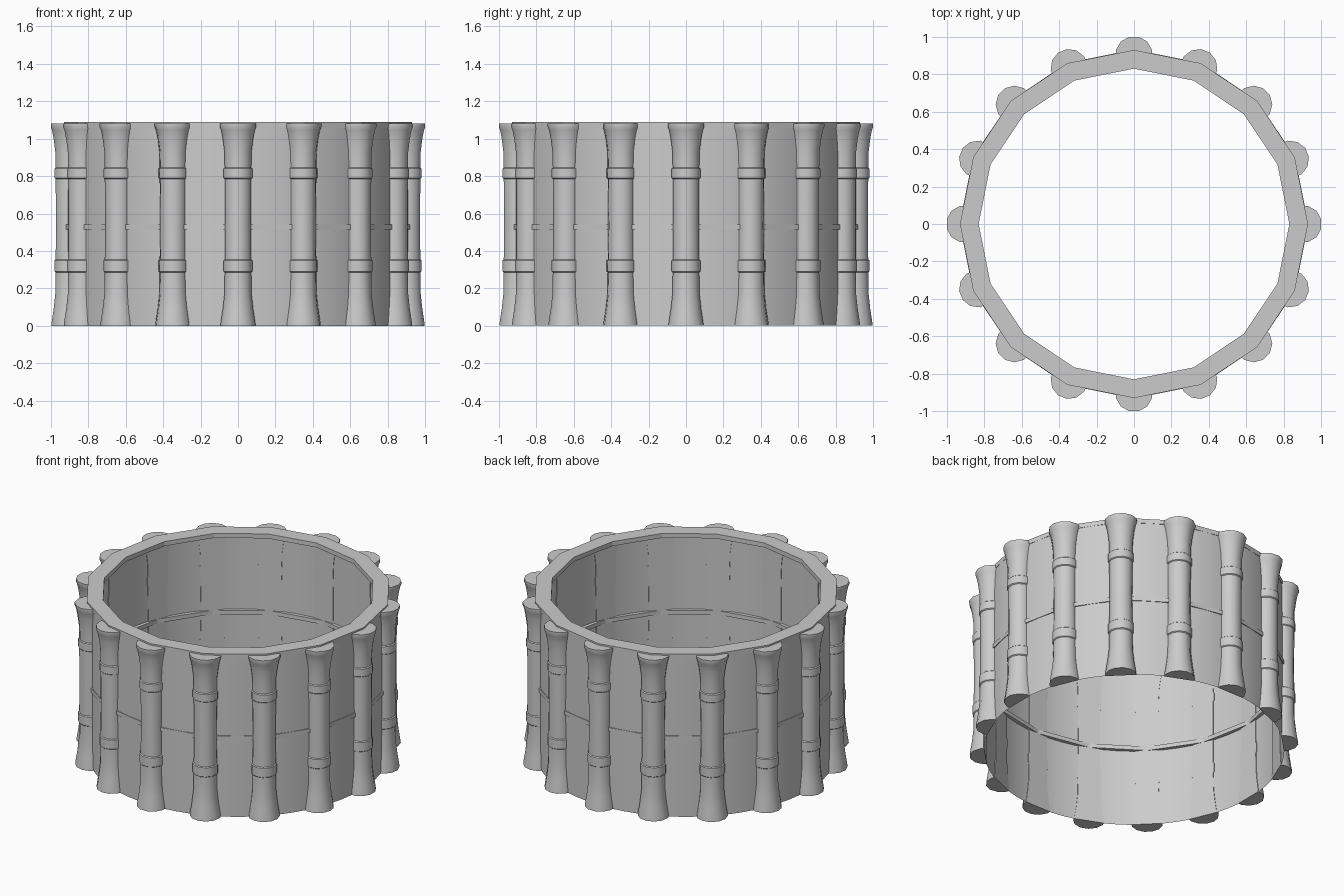
import bpy, bmesh
from math import sin, cos, pi, radians

if "Cube" in bpy.data.objects:
    bpy.data.objects.remove(bpy.data.objects["Cube"])

N = 16        # columns and sides of the rim / band
WALL_R = 0.912


def finish(name, bm, smooth=None):
    bmesh.ops.recalc_face_normals(bm, faces=bm.faces)
    me = bpy.data.meshes.new(name)
    bm.to_mesh(me)
    bm.free()
    ob = bpy.data.objects.new(name, me)
    bpy.context.collection.objects.link(ob)
    if smooth:
        bpy.ops.object.select_all(action='DESELECT')
        ob.select_set(True)
        bpy.context.view_layer.objects.active = ob
        bpy.ops.object.shade_smooth_by_angle(angle=radians(smooth))
    return ob


def loft_loop(name, profile, sides, closed, smooth=None):
    """Revolve a (radius, z) profile about the z axis."""
    bm = bmesh.new()
    rows = [[bm.verts.new((r * cos(2 * pi * i / sides), r * sin(2 * pi * i / sides), z))
             for i in range(sides)] for r, z in profile]
    if closed:
        rows.append(rows[0])
    for a, b in zip(rows, rows[1:]):
        for i in range(sides):
            j = (i + 1) % sides
            bm.faces.new((a[i], a[j], b[j], b[i]))
    return finish(name, bm, smooth)


# thin round wall, open above and below
loft_loop("wall", [(WALL_R, 0), (WALL_R, 1.06)], 64, False, 40)

# flat sixteen-sided rim on top
loft_loop("top_rim", [(0.83, 1.06), (0.93, 1.06), (0.93, 1.09), (0.83, 1.09)], N, True)

# narrow band around the middle, showing inside and outside
loft_loop("middle_band", [(0.905, 0.515), (0.932, 0.515), (0.932, 0.542), (0.905, 0.542)], N, True)

# half-round column with flared ends and two raised nodes: (radius, z)
profile = [(0.097, 0), (0.095, 0.02), (0.084, 0.09), (0.075, 0.17), (0.073, 0.285),
           (0.079, 0.290), (0.079, 0.350), (0.073, 0.355), (0.071, 0.53), (0.073, 0.785),
           (0.079, 0.790), (0.079, 0.840), (0.073, 0.845), (0.075, 0.93), (0.084, 1.00),
           (0.093, 1.045), (0.100, 1.062), (0.100, 1.08)]
angles = [radians(a) for a in (-90, -75, -45, -15, 15, 45, 75, 90)]


def column(index):
    t = 2 * pi * index / N
    bm = bmesh.new()
    rows = []
    for r, z in profile:
        row = []
        for a in angles:
            k = cos(radians(15)) if abs(a) > 1.5 else 1
            x, y = 0.904 + r * k * cos(a), r * k * sin(a)
            row.append(bm.verts.new((x * cos(t) - y * sin(t), x * sin(t) + y * cos(t), z)))
        rows.append(row)
    for a, b in zip(rows, rows[1:]):
        for i in range(len(angles) - 1):
            bm.faces.new((a[i], a[i + 1], b[i + 1], b[i]))
        bm.faces.new((a[-1], a[0], b[0], b[-1]))
    bm.faces.new(rows[0])
    bm.faces.new(rows[-1])
    finish(f"column_{index + 1}", bm, 35)


for i in range(N):
    column(i)
